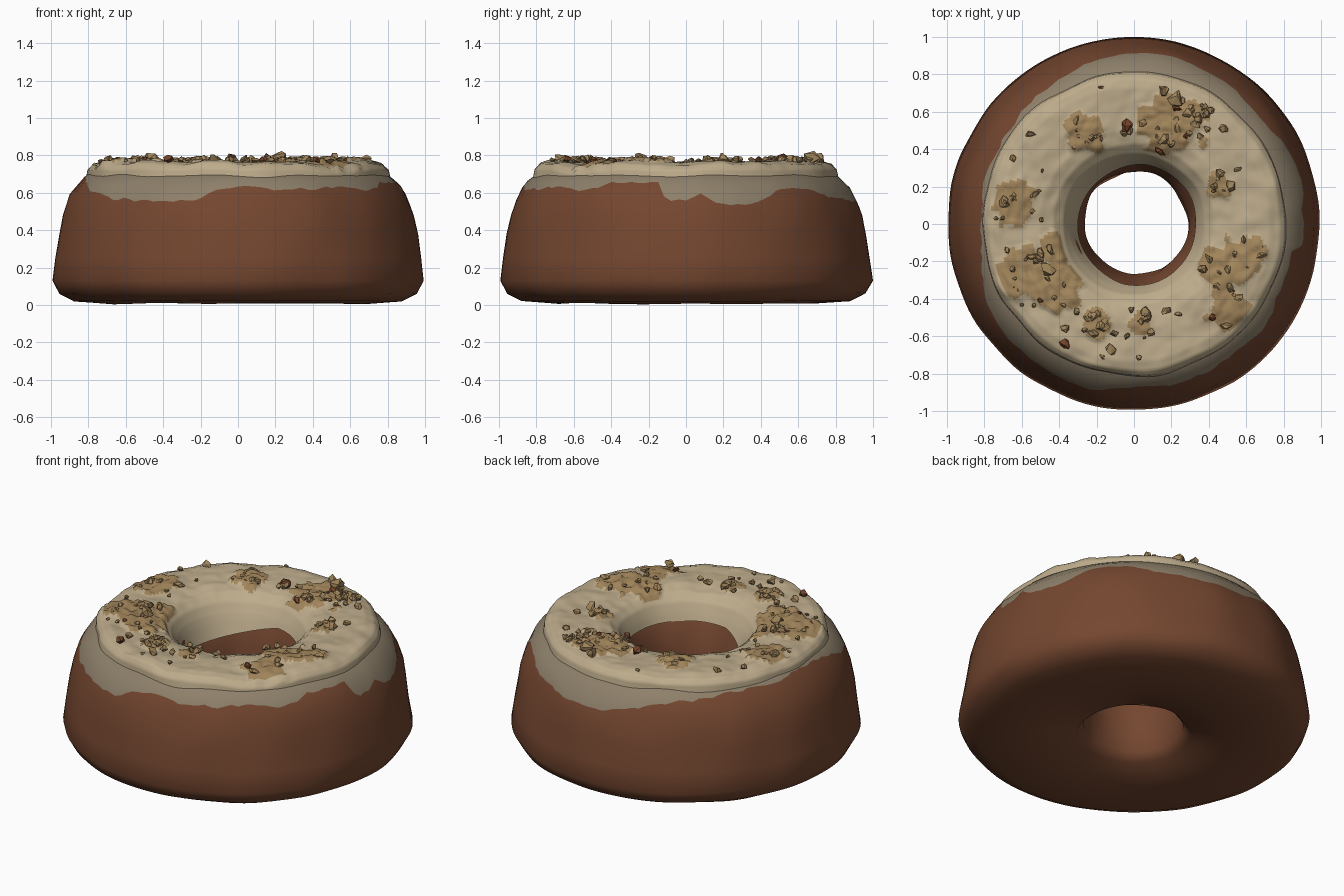
import bpy, bmesh, math, random
from mathutils import Vector, Matrix, noise

if "Cube" in bpy.data.objects:
    bpy.data.objects.remove(bpy.data.objects["Cube"])

random.seed(7)

def mat(name, rgb):
    m = bpy.data.materials.new(name)
    m.diffuse_color = (*rgb, 1)
    m.use_nodes = True
    m.node_tree.nodes["Principled BSDF"].inputs["Base Color"].default_value = m.diffuse_color
    return m

CAKE = mat("chocolate cake", (0.175, 0.062, 0.029))
GLAZE = mat("thin glaze", (0.27, 0.215, 0.145))
ICING = mat("cream icing", (0.51, 0.41, 0.26))
TAN = mat("tan nut", (0.36, 0.235, 0.105))
DARK = mat("dark nut", (0.17, 0.055, 0.022))

def lerp_table(table, t):
    for (t0, v0), (t1, v1) in zip(table, table[1:]):
        if t0 <= t <= t1:
            return v0 + (v1 - v0) * (t - t0) / (t1 - t0)
    return table[-1][1] if t > table[-1][0] else table[0][1]

def wob(p, freq, seed=0.0):
    return noise.noise(Vector(p) * freq + Vector((seed, seed * 2, 3.3)))

def lathe(name, seg, ring_fn, materials, closed, face_mat):
    """ring_fn(angle) gives the profile points (r, z) at that angle."""
    bm = bmesh.new()
    cols = []
    for i in range(seg):
        a = math.tau * i / seg
        cols.append([bm.verts.new((r * math.cos(a), r * math.sin(a), z)) for r, z in ring_fn(a)])
    n = len(cols[0])
    for i in range(seg):
        c, d = cols[i], cols[(i + 1) % seg]
        for j in range(n if closed else n - 1):
            k = (j + 1) % n
            f = bm.faces.new((c[j], d[j], d[k], c[k]))
            f.smooth = True
            f.material_index = face_mat(f.calc_center_median(), j)
    me = bpy.data.meshes.new(name)
    bm.to_mesh(me)
    bm.free()
    for m in materials:
        me.materials.append(m)
    ob = bpy.data.objects.new(name, me)
    bpy.context.collection.objects.link(ob)
    return ob

# Cake body: lathe whose glaze boundary ring follows a wavy height
OUT = [(0.0, 0.8), (0.02, 0.88), (0.06, 0.96), (0.13, 0.997), (0.25, 0.98), (0.42, 0.955),
       (0.5, 0.935), (0.6, 0.897), (0.66, 0.853), (0.70, 0.80)]
EDGE = [(0, .56), (5, .6), (10, .54), (24, .54), (34, .62), (46, .63), (60, .57), (75, .55), (92, .55),
        (105, .6), (120, .65), (135, .66), (150, .68), (182, .69), (198, .66), (210, .6), (222, .57),
        (240, .55), (256, .56), (260, .61), (272, .635), (285, .61), (310, .635), (322, .6), (332, .65),
        (350, .66), (353, .56), (360, .56)]

def cake_ring(a):
    e = lerp_table(EDGE, math.degrees(a))
    e += 0.018 * wob((math.cos(a), math.sin(a), 0), 14)
    e = min(e, 0.694)
    zs = [0.02, 0.06, 0.13, 0.25, 0.38, 0.48, 0.5 + (e - 0.5) * 0.5, e, e + (0.70 - e) * 0.5, 0.70]
    pts = [(lerp_table(OUT, z), z) for z in zs]
    pts += [(0.72, 0.72), (0.5, 0.72), (0.40, 0.68), (0.335, 0.58), (0.30, 0.42), (0.278, 0.25),
            (0.288, 0.08), (0.33, 0.025), (0.7, 0.008)]
    res = []
    for r, z in pts:
        p = (r * math.cos(a), r * math.sin(a), z)
        w = 0.012 * wob(p, 3.5) if r > 0.5 else 0.03 * wob(p, 5)
        if z > 0.6 and r > 0.5:
            w *= 0.3
        res.append((min(r + w, 1.0), max(z + (0.008 * wob(p, 3, 5) if z < 0.1 else 0), 0)))
    return res

lathe("cake", 144, cake_ring, [CAKE, GLAZE], True, lambda c, j: 1 if 7 <= j <= 10 else 0)

# Icing cap with nut-dusted patches
PROF = [(0.812, 0.68), (0.805, 0.725), (0.78, 0.752), (0.73, 0.766), (0.6, 0.764), (0.5, 0.76),
        (0.43, 0.742), (0.38, 0.70), (0.345, 0.64)]
PATCH = [(0.2, .52, .18), (.12, .4, .09), (.3, .58, .1), (-.26, .48, .12), (-.64, .1, .13), (-.6, -.25, .16),
         (-.42, -.32, .17), (-.42, -.14, .1), (.47, -.22, .15), (.62, -.15, .1), (.5, -.45, .14),
         (-.2, -.53, .08), (.04, -.54, .07), (.45, .2, .07)]

def dusted(x, y):
    d = max(1 - math.hypot(x - px, y - py) / pr for px, py, pr in PATCH)
    return d + 0.55 * wob((x, y, 0), 13) > 0.12

def icing_ring(a):
    drop = 0.09 * max(0, math.cos(a - math.radians(170)))
    prof = PROF + [(0.325 - drop * 0.3, 0.60 - drop)]
    pts = []
    for (r0, z0), (r1, z1) in zip(prof, prof[1:]):
        n = max(2, round(math.hypot(r1 - r0, z1 - z0) / 0.012))
        n = 2 if r1 < 0.34 else n
        pts += [(r0 + (r1 - r0) * k / n, z0 + (z1 - z0) * k / n) for k in range(n)]
    pts.append(prof[-1])
    res = []
    for r, z in pts:
        x, y = r * math.cos(a), r * math.sin(a)
        top = min(1, max(0, (z - 0.69) / 0.06))
        # Slightly sunken front right shoulder
        dip = 0.025 * max(0, 1 - math.hypot(x - 0.55, y + 0.58) / 0.25)
        dz = top * (0.014 * wob((x, y, 0), 6) + 0.006 * wob((x, y, 1), 18)) - dip
        if top > 0.5 and dusted(x, y):
            dz += 0.012 + 0.016 * wob((x, y, 2), 30)
        res.append((r + 0.014 * wob((x, y, z), 4, 2), z + dz))
    return res

lathe("icing", 200, icing_ring, [ICING, TAN], False,
      lambda c, j: 1 if c.z > 0.725 and 0.37 < c.xy.length < 0.77 and dusted(c.x, c.y) else 0)

# Chopped nuts scattered over the icing, mostly on the patches
def nuts(name, material, spots):
    bm = bmesh.new()
    for x, y, s in spots:
        rot = Matrix.Rotation(random.uniform(0, 6.28), 4, 'Z') @ Matrix.Rotation(random.uniform(-.6, .6), 4, 'X')
        size = Matrix.Diagonal((s * random.uniform(.8, 1.4), s * random.uniform(.6, 1), s * .75, 1))
        new = bmesh.ops.create_icosphere(bm, subdivisions=1, radius=1,
              matrix=Matrix.Translation((x, y, 0.768 + s * 0.4)) @ rot @ size)["verts"]
        for v in new:
            v.co += Vector([random.uniform(-.3, .3) * s for _ in range(3)])
    me = bpy.data.meshes.new(name)
    bm.to_mesh(me)
    bm.free()
    me.materials.append(material)
    bpy.context.collection.objects.link(bpy.data.objects.new(name, me))

spots = [(.22, .67, .05), (.16, .71, .035), (.52, .2, .035), (-.12, -.67, .035), (-.46, -.24, .035),
         (.48, .51, .025), (.04, -.52, .028), (-.18, -.54, .03)]
while len(spots) < 125:
    if random.random() < 0.7:
        px, py, pr = random.choice(PATCH)
        x, y = px + random.gauss(0, pr * .6), py + random.gauss(0, pr * .6)
    else:
        a, r = random.uniform(0, math.tau), random.uniform(.45, .76)
        x, y = r * math.cos(a), r * math.sin(a)
    if 0.44 < math.hypot(x, y) < 0.76:
        spots.append((x, y, random.uniform(.011, .027)))
nuts("nut_pieces", TAN, spots)
nuts("dark_nut_pieces", DARK, [(-.03, .52, .035), (.23, .62, .025), (-.37, -.64, .028), (.42, -.5, .022),
                               (.14, .39, .022), (.28, .47, .02), (-.5, -.41, .018)])
